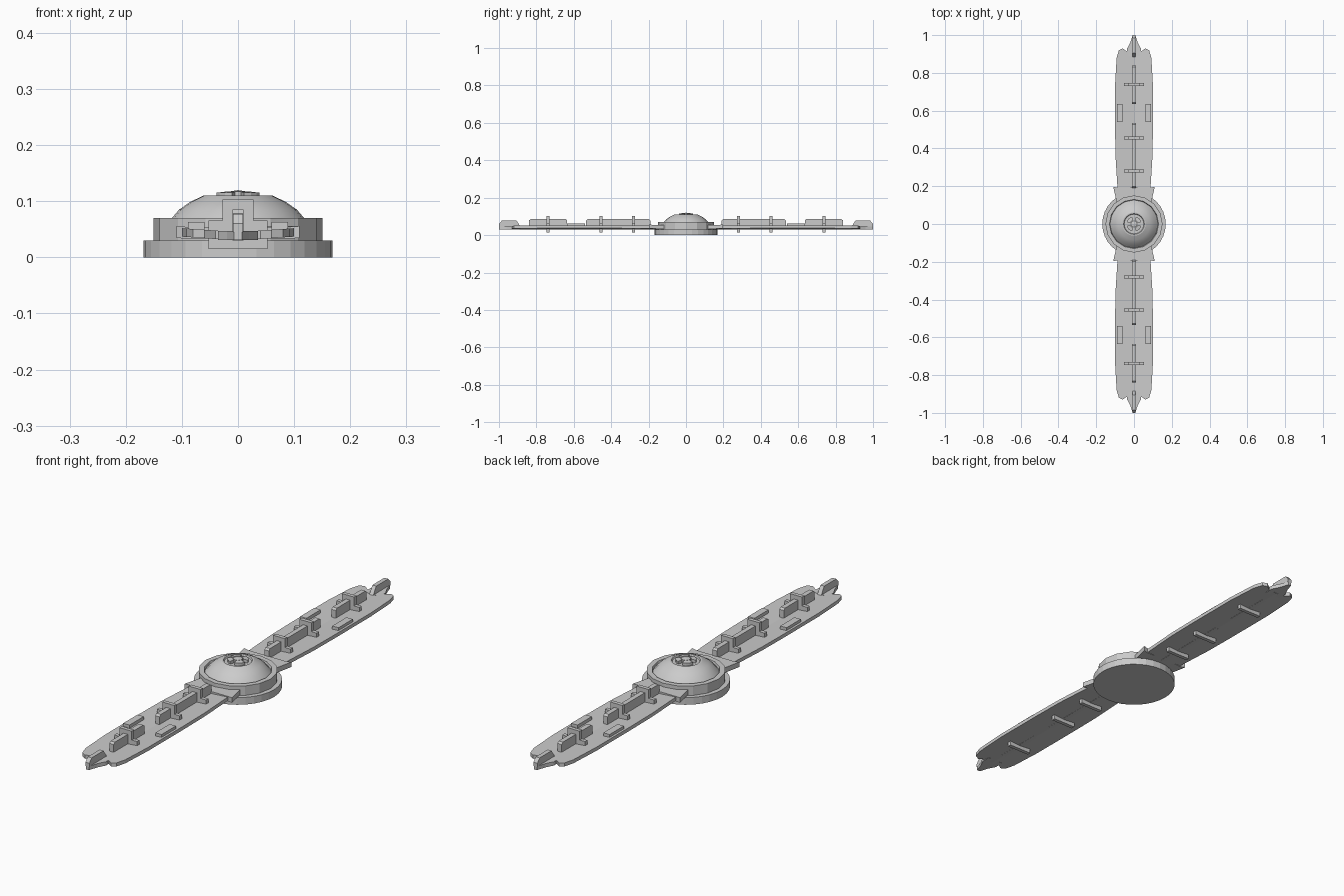
import bpy, bmesh, math

if "Cube" in bpy.data.objects:
    bpy.data.objects.remove(bpy.data.objects["Cube"])


def finish(name, bm):
    bmesh.ops.recalc_face_normals(bm, faces=bm.faces)
    me = bpy.data.meshes.new(name)
    bm.to_mesh(me)
    bm.free()
    ob = bpy.data.objects.new(name, me)
    bpy.context.collection.objects.link(ob)
    return ob


def lathe(name, profile, sides):
    # revolve an (r, z) profile about z
    bm = bmesh.new()
    vs = [bm.verts.new((r, 0, z)) for r, z in profile]
    edges = [bm.edges.new(p) for p in zip(vs, vs[1:])]
    bmesh.ops.spin(bm, geom=vs + edges, axis=(0, 0, 1), cent=(0, 0, 0),
                   angle=math.tau, steps=sides)
    bmesh.ops.remove_doubles(bm, verts=bm.verts, dist=1e-5)
    return finish(name, bm)


def prism(name, pts, place, a, b):
    # extrude a 2D outline between levels a and b
    bm = bmesh.new()
    lo = [bm.verts.new(place(u, v, a)) for u, v in pts]
    hi = [bm.verts.new(place(u, v, b)) for u, v in pts]
    bm.faces.new(lo)
    bm.faces.new(hi)
    n = len(pts)
    for i in range(n):
        j = (i + 1) % n
        bm.faces.new((lo[i], lo[j], hi[j], hi[i]))
    return finish(name, bm)


def mirrored(pts):
    return pts + [(-u, v) for u, v in reversed(pts)]


# hub: base disc, collar ring, dome and slotted cap
lathe("base_disc", [(0, 0), (.168, 0), (.168, .03), (0, .03)], 32)
lathe("hub_ring", [(.13, .03), (.151, .03), (.151, .07), (.13, .07), (.127, .06), (.127, .03)], 16)
dome = lathe("dome", [(.127, .06), (.118, .07), (.105, .085), (.085, .099), (.062, .11),
                      (.055, .11), (.052, .104), (0, .104)], 24)
lathe("cap_core", [(.018, .104), (.018, .117), (0, .12)], 12)
for k in range(4):
    arc = [math.pi / 2 * k + math.radians(d) for d in (15, 35, 55, 75)]
    pts = [(.04 * math.cos(t), .04 * math.sin(t)) for t in arc]
    pts += [(.02 * math.cos(t), .02 * math.sin(t)) for t in reversed(arc)]
    prism(f"cap_segment_{k}", pts,
          lambda u, v, w: (u, v, w if w < .11 else .12 - .12 * math.hypot(u, v)), .103, .12)

for s, side in ((1, "back"), (-1, "front")):
    flat = lambda u, v, w, s=s: (u, s * v, w)
    across = lambda u, v, w, s=s: (u, s * w, v)
    along = lambda u, v, w, s=s: (w, s * u, v)
    veed = lambda u, v, w, s=s: (u, s * v, w + .07 * abs(u))

    # shallow V-shaped blade, one half per side
    outline = [(0, .12), (.086, .12), (.088, .2), (.098, .36), (.1, .5), (.1, .74),
               (.092, .88), (.08, .92), (.06, .93), (.04, .915), (0, .915)]
    for m, half in ((1, "right"), (-1, "left")):
        prism(f"{side}_blade_{half}", [(m * u, v) for u, v in outline], veed, .03, .045)
        # raised pads
        prism(f"{side}_pad_{half}", [(m * u, v) for u, v in
              ((.06, .54), (.089, .54), (.089, .635), (.06, .635))], flat, .04, .063)

    # flared collar joining blade to hub
    prism(f"{side}_root_collar", mirrored([(.09, .11), (.11, .197), (.09, .193)]),
          veed, .027, .048)
    # pointed tip and its fin
    prism(f"{side}_tip", mirrored([(.036, .89), (.036, .93), (.02, .96), (.007, 1)]),
          flat, .031, .047)
    prism(f"{side}_tip_fin", [(.885, .045), (.905, .077), (.985, .077), (1, .06), (1, .045)],
          along, -.009, .009)

    # central spine pieces
    for i, (a, b) in enumerate(((.19, .535), (.635, .84))):
        prism(f"{side}_spine_{i}", [(a, .03), (b, .03), (b, .078), (b - .008, .085),
              (a + .008, .085), (a, .078)], along, -.01, .01)
    # stepped cross ribs
    for i, y in enumerate((.28, .455, .738)):
        prism(f"{side}_rib_{i}", mirrored([(.053, .015), (.053, .066), (.028, .066), (.028, .103)]),
              across, y - .008, y + .008)

bpy.ops.object.select_all(action='DESELECT')
dome.select_set(True)
bpy.context.view_layer.objects.active = dome
bpy.ops.object.shade_smooth_by_angle(angle=math.radians(25))
